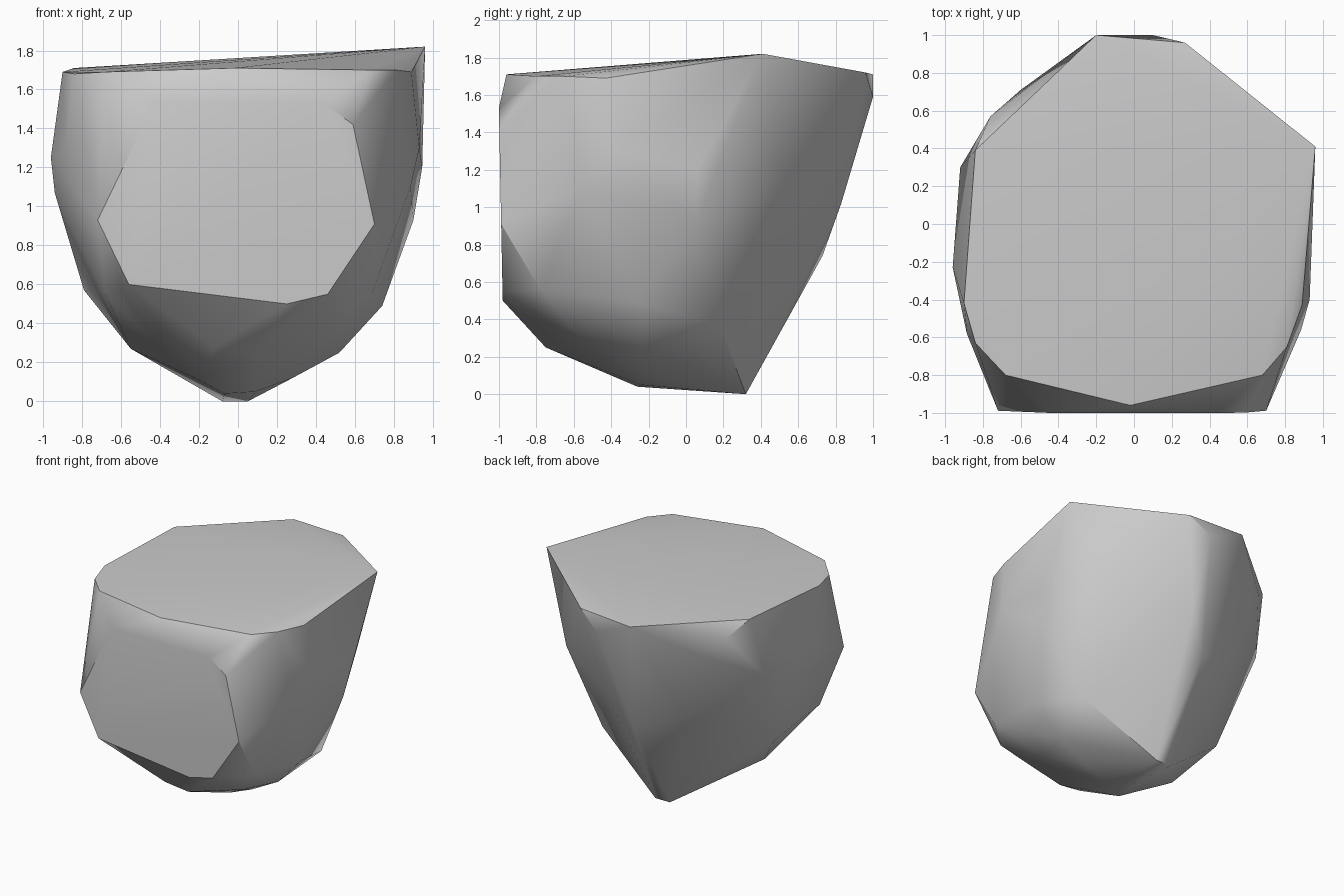
import bpy
import bmesh

# Remove the default cube only
default_cube = bpy.data.objects.get("Cube")
if default_cube:
    bpy.data.objects.remove(default_cube, do_unlink=True)


def make_material(name, colour):
    """Create one flat material that shows in viewport and render."""
    material = bpy.data.materials.new(name)
    material.use_nodes = True
    material.diffuse_color = colour
    shader = next(node for node in material.node_tree.nodes
                  if node.type == "BSDF_PRINCIPLED")
    shader.inputs["Base Color"].default_value = colour
    return material


def make_hull(name, corner_groups, material):
    """Wrap a tight convex skin around groups of corner points."""
    bm = bmesh.new()
    for group in corner_groups:
        for corner in group:
            bm.verts.new(corner)
    result = bmesh.ops.convex_hull(bm, input=bm.verts[:])
    loose = {item for key in ("geom_interior", "geom_unused")
             for item in result[key] if isinstance(item, bmesh.types.BMVert)}
    bmesh.ops.delete(bm, geom=list(loose), context="VERTS")
    bmesh.ops.recalc_face_normals(bm, faces=bm.faces[:])
    mesh = bpy.data.meshes.new(name)
    bm.to_mesh(mesh)
    bm.free()
    mesh.materials.append(material)
    hull = bpy.data.objects.new(name, mesh)
    bpy.context.collection.objects.link(hull)
    return hull


# Nearly level top, rising to one high corner
top_rim = [(-.2, 1, 1.71), (.27, .96, 1.72), (.96, .41, 1.82),
           (.89, -.43, 1.69), (.81, -.65, 1.7), (.68, -.8, 1.7),
           (-.02, -.96, 1.71), (-.68, -.8, 1.69), (-.84, -.63, 1.68),
           (-.9, -.42, 1.69), (-.84, .39, 1.71)]

# Flat broken face at the front, as x and z on a slightly tilted plane
front_outline = [(-.72, .93), (-.43, 1.53), (.44, 1.53), (.59, 1.42),
                 (.7, .91), (.46, .55), (.25, .5), (-.56, .6)]
front_face = [(x, -.97 - .02 * z, z) for x, z in front_outline]

# Bulging flanks
left_flank = [(.945, .06, 1.2), (.93, -.4, 1.3), (.885, -.56, 1.1),
              (.9, .06, .93), (.74, -.25, .49), (.69, -.78, .56)]
right_flank = [(-.96, -.23, 1.25), (-.94, -.15, 1.07), (-.885, -.58, 1.3),
               (-.92, .3, 1.24), (-.76, .57, 1.6), (-.79, 0, .57),
               (-.68, -.74, .55)]

# Rounded, sloping back
back = [(.1, 1, 1.59), (.13, .83, 1.02), (-.05, .73, .74),
        (.72, .5, 1.12), (-.42, .61, .9), (-.6, .71, 1.48)]

# Tapered underside
underside = [(.05, .32, 0), (-.08, .32, 0), (-.07, -.26, .04),
             (.09, -.24, .05), (.28, -.22, .12), (.52, -.23, .25),
             (-.55, -.22, .27), (-.2, -.41, .11), (.08, -.75, .25),
             (-.12, -.76, .28), (.62, .18, .37), (.42, -.55, .28),
             (-.42, -.55, .3)]

stone_grey = make_material("stone_grey", (.6, .6, .6, 1))
rock = make_hull("rock", [top_rim, front_face, left_flank, right_flank, back,
                          underside], stone_grey)

# Soft shading across shallow facets, crisp breaks, flat look on large faces
bpy.ops.object.select_all(action="DESELECT")
rock.select_set(True)
bpy.context.view_layer.objects.active = rock
bpy.ops.object.shade_smooth_by_angle()
weighting = rock.modifiers.new("face_weighting", "WEIGHTED_NORMAL")
weighting.keep_sharp = True
